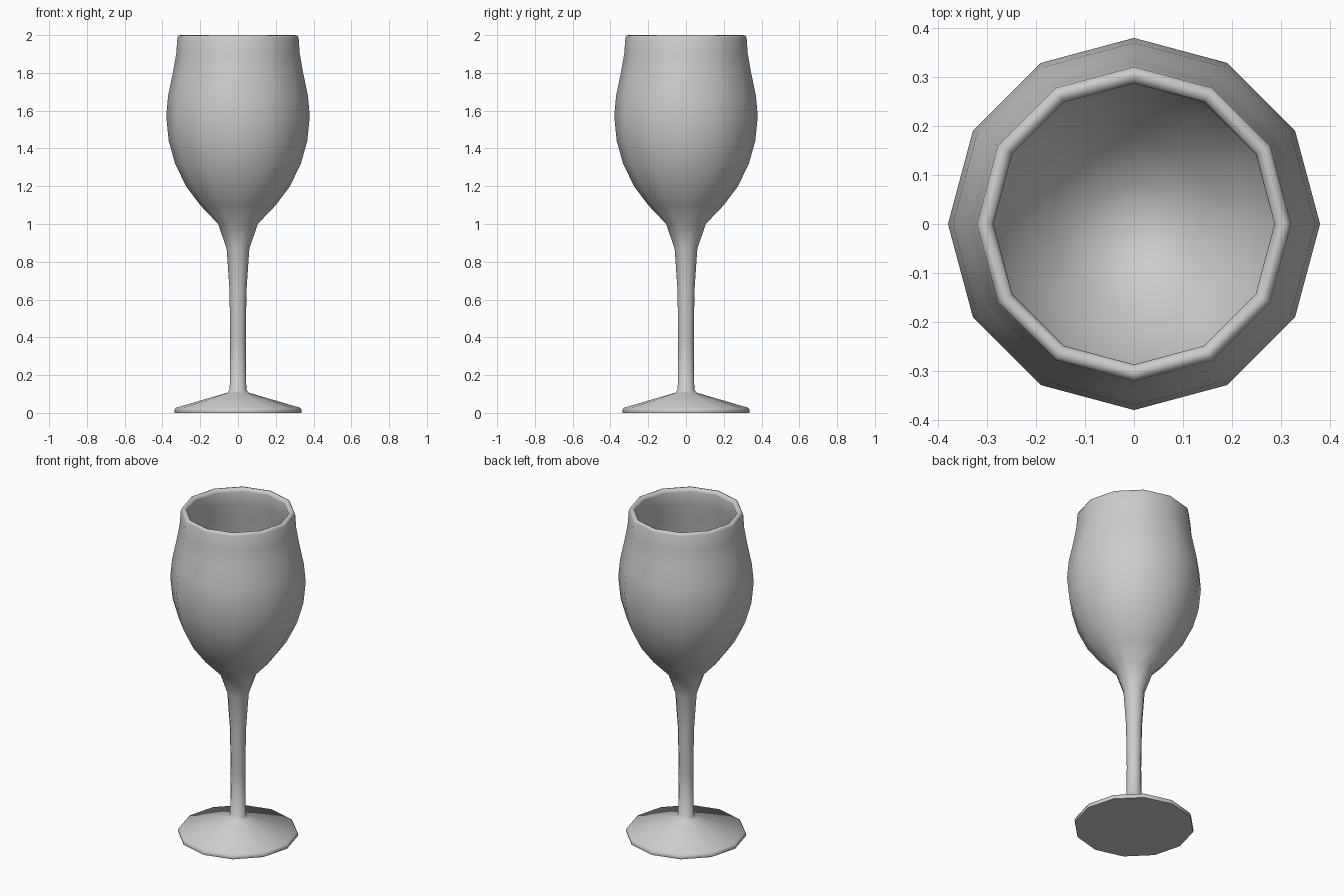
import bpy, bmesh, math

SIDES = 12

cube = bpy.data.objects.get("Cube")
if cube:
    bpy.data.objects.remove(cube, do_unlink=True)

grey = bpy.data.materials.new("plain_grey")
grey.use_nodes = True
grey.diffuse_color = (0.6, 0.6, 0.6, 1)
grey.node_tree.nodes["Principled BSDF"].inputs["Base Color"].default_value = (0.6, 0.6, 0.6, 1)


def lathe(name, profile, angle):
    """Revolve (radius, height) points around z into a twelve-sided solid."""
    bm = bmesh.new()
    verts = [bm.verts.new((r, 0, z)) for r, z in profile]
    edges = [bm.edges.new(pair) for pair in zip(verts, verts[1:])]
    bmesh.ops.spin(bm, geom=verts + edges, cent=(0, 0, 0), axis=(0, 0, 1),
                   angle=math.tau, steps=SIDES, use_merge=True)
    bmesh.ops.remove_doubles(bm, verts=bm.verts, dist=0.0005)
    bmesh.ops.recalc_face_normals(bm, faces=bm.faces)
    mesh = bpy.data.meshes.new(name)
    bm.to_mesh(mesh)
    bm.free()
    mesh.materials.append(grey)
    obj = bpy.data.objects.new(name, mesh)
    bpy.context.collection.objects.link(obj)
    bpy.ops.object.select_all(action="DESELECT")
    obj.select_set(True)
    bpy.context.view_layer.objects.active = obj
    bpy.ops.object.shade_smooth_by_angle(angle=math.radians(angle))
    return obj


# Closed profile: foot, stem, outer bowl, rim, then down the inner bowl
foot = [(0, 0), (0.335, 0), (0.338, 0.012), (0.33, 0.027), (0.06, 0.106)]
stem = [(0.044, 0.12), (0.041, 0.38), (0.045, 0.65), (0.06, 0.87)]
outer_bowl = [(0.105, 1.0), (0.2, 1.1), (0.275, 1.2), (0.333, 1.32), (0.367, 1.44),
              (0.38, 1.57), (0.37, 1.68), (0.345, 1.8), (0.327, 1.9)]
rim = [(0.321, 1.985), (0.315, 1.998), (0.303, 2.0), (0.291, 1.994), (0.287, 1.98)]
inner_bowl = [(0.295, 1.9), (0.314, 1.8), (0.338, 1.68), (0.348, 1.57), (0.335, 1.45),
              (0.302, 1.33), (0.245, 1.22), (0.17, 1.12), (0.085, 1.045), (0, 1.03)]

lathe("wine_glass", foot + stem + outer_bowl + rim + inner_bowl, 60)
